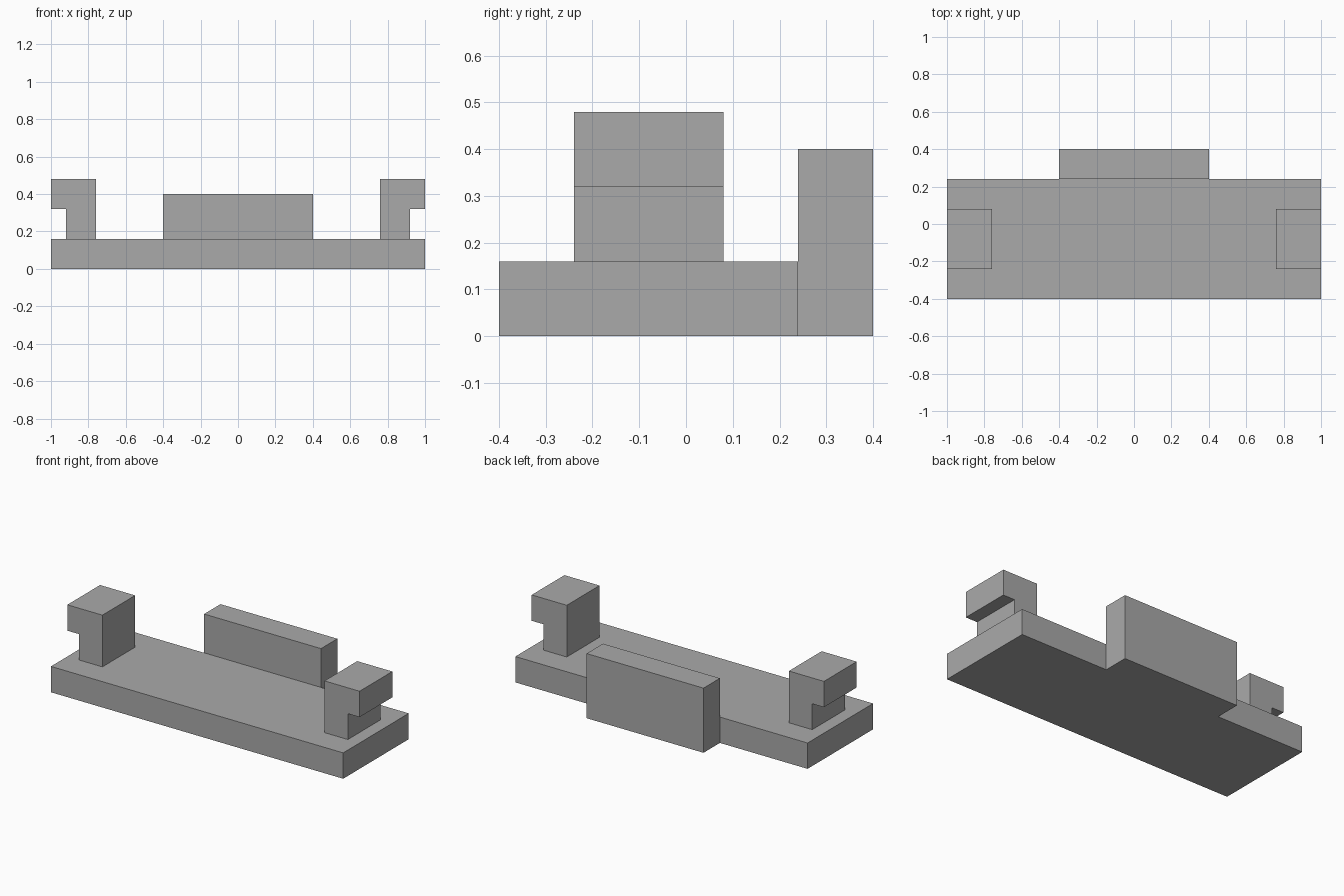
import bpy
import bmesh
from mathutils import Vector

cube = bpy.data.objects.get("Cube")
if cube:
    bpy.data.objects.remove(cube, do_unlink=True)

# Single plain grey
grey = bpy.data.materials.new("plain_grey")
grey.use_nodes = True
colour = (0.4, 0.4, 0.4, 1)
grey.diffuse_color = colour
grey.node_tree.nodes["Principled BSDF"].inputs["Base Color"].default_value = colour


def extrude_profile(name, points, y_front, y_back):
    """Extrude an x-z outline along y into a closed solid."""
    bm = bmesh.new()
    face = bm.faces.new([bm.verts.new((x, y_front, z)) for x, z in points])
    result = bmesh.ops.extrude_face_region(bm, geom=[face], use_keep_orig=True)
    moved = [v for v in result["geom"] if isinstance(v, bmesh.types.BMVert)]
    bmesh.ops.translate(bm, verts=moved, vec=Vector((0, y_back - y_front, 0)))
    bmesh.ops.recalc_face_normals(bm, faces=bm.faces)
    mesh = bpy.data.meshes.new(name)
    bm.to_mesh(mesh)
    bm.free()
    mesh.materials.append(grey)
    obj = bpy.data.objects.new(name, mesh)
    bpy.context.collection.objects.link(obj)
    return obj


def rectangle(half_width, height):
    return [(-half_width, 0), (half_width, 0), (half_width, height), (-half_width, height)]


# Base slab and the upright plate fixed to its rear edge
extrude_profile("base_plate", rectangle(1, 0.16), -0.4, 0.24)
extrude_profile("back_plate", rectangle(0.4, 0.4), 0.24, 0.4)

# Pair of hooks with lips pointing outwards
hook = [(0.76, 0.16), (0.92, 0.16), (0.92, 0.32), (1, 0.32), (1, 0.48), (0.76, 0.48)]
for side, sign in (("left", 1), ("right", -1)):
    extrude_profile(side + "_hook", [(sign * x, z) for x, z in hook], -0.24, 0.08)
